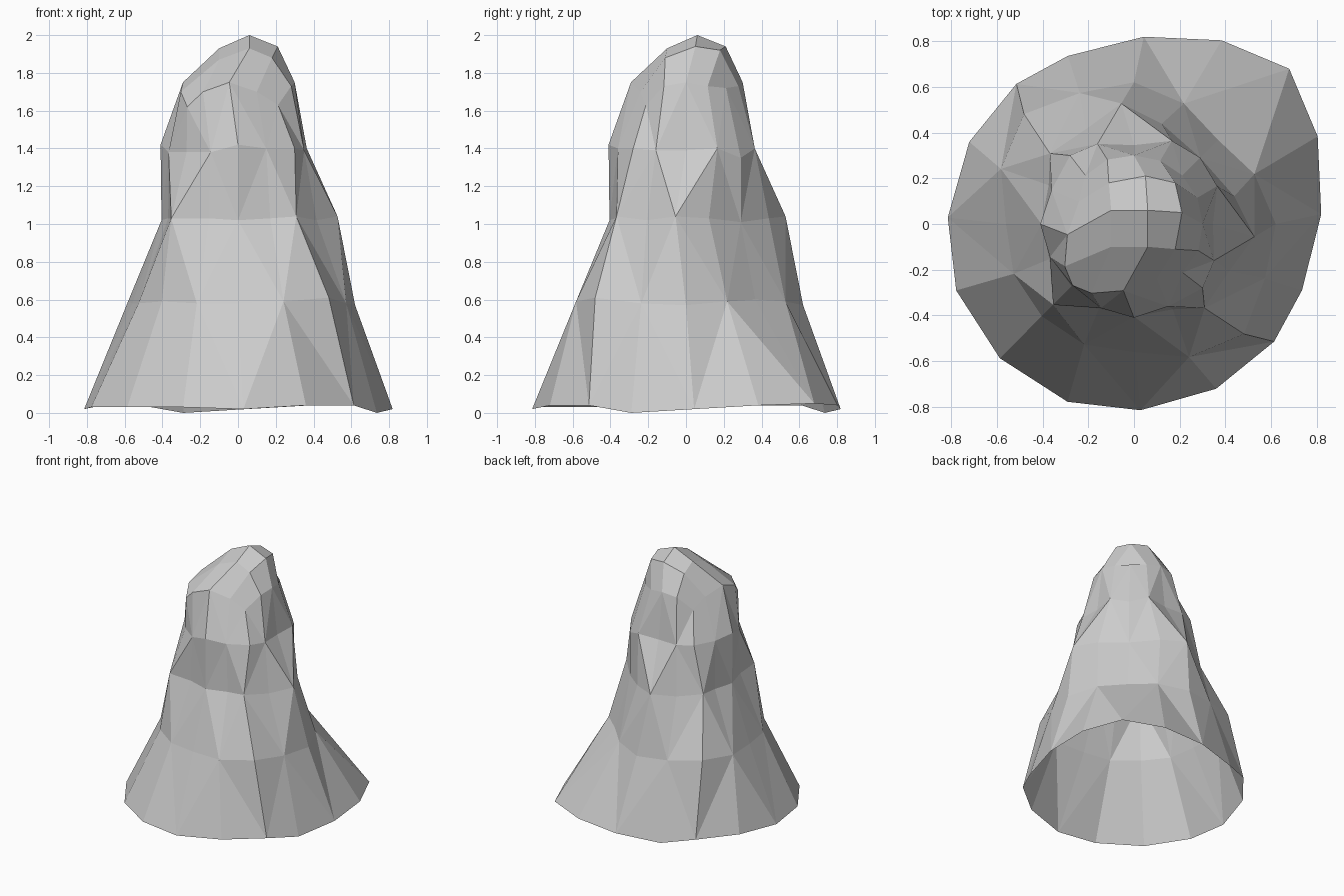
import bpy, bmesh
from math import radians, sin, cos

cube = bpy.data.objects.get("Cube")
if cube:
    bpy.data.objects.remove(cube, do_unlink=True)

FOLDS = 16          # folds around the cloth
HALF = FOLDS // 2   # the cloth is symmetric about the x = y diagonal
LEVEL = [0] * 9

# One entry per ring from hem to crown: height, then for each fold from the
# back to the front its radius, height offset (cm) and turn (degrees)
rings = [
    (.02, [.96, .89, .82, .79, .80, .805, .815, .83, .83],
     [3, 2, 0, -2, 2, 2, 0, 1, 1], [0, 3, 3, 1, 5, 4, 2, 2, 0]),
    (.58, [.52, .57, .62, .62, .68, .63, .56, .57, .57],
     [2, 1, -1, 0, 3, 1, 0, 0, 1], LEVEL),
    (1.03, [.41, .455, .53, .465, .48, .41, .405, .40, .50],
     [-2, 0, 1, -1, 1, 0, -1, 0, 0], [0, -7, -6, -4, -5, 2, 0, 0, 0]),
    (1.4, [.41, .40, .345, .385, .41, .39, .41, .395, .385],
     [-5, 0, -1, -1, 0, 0, 2, -2, -2], [0, 2, 0, -2, 2, 0, 0, 1, 0]),
    (1.7, [.30, .30, .30, .305, .30, .26, .295, .355, .38],
     [2, 3, 5, 3, -7, 0, 5, 0, -8], [0, 0, 0, 0, 0, 0, -9, -9, 0]),
]
# Crown points from back to front; the rest are mirrored
crown = [(.18, .18, 1.92), (.21, .05, 1.94), (.18, -.11, 1.88),
         (.06, -.10, 1.93), (-.10, -.10, 1.87)]


def mirrored(points):
    """Complete a ring by swapping x and y across the diagonal."""
    return points + [(y, x, z) for x, y, z in points[-2:0:-1]]


def ring_points(height, radii, lifts, turns):
    half = []
    for k in range(HALF + 1):
        a = radians(45 - k * 360 / FOLDS + turns[k])
        half.append((radii[k] * cos(a), radii[k] * sin(a), height + lifts[k] / 100))
    return mirrored(half)


bm = bmesh.new()
loops = [[bm.verts.new(p) for p in ring_points(*r)] for r in rings]

# Draped sides, open at the hem, creased in a diamond pattern
for row, (low, high) in enumerate(zip(loops, loops[1:])):
    for k in range(FOLDS):
        n = (k + 1) % FOLDS
        if (row + k) % 2 == 0:
            bm.faces.new((low[k], high[k], high[n]))
            bm.faces.new((low[k], high[n], low[n]))
        else:
            bm.faces.new((low[k], high[k], low[n]))
            bm.faces.new((high[k], high[n], low[n]))

# Crown: a square patch whose corners lie on the diagonals
outer = loops[-1]
inner = [bm.verts.new(p) for p in mirrored(crown)]
tip = bm.verts.new((.06, .06, 2))
for c in range(0, HALF, 2):
    k = c * 2
    side, after = inner[c + 1], inner[(c + 2) % HALF]
    bm.faces.new((outer[k - 1], inner[c], outer[k + 1], outer[k]))
    bm.faces.new((outer[k + 1], inner[c], side, outer[k + 2]))
    bm.faces.new((outer[k + 2], side, after, outer[k + 3]))
    bm.faces.new((inner[c - 1], tip, side, inner[c]))

bmesh.ops.recalc_face_normals(bm, faces=bm.faces)
mesh = bpy.data.meshes.new("draped_cloth")
bm.to_mesh(mesh)
bm.free()

# Plain grey cloth
grey = bpy.data.materials.new("light_grey")
grey.use_nodes = True
colour = (.6, .6, .6, 1)
grey.diffuse_color = colour
grey.node_tree.nodes["Principled BSDF"].inputs["Base Color"].default_value = colour
mesh.materials.append(grey)

cloth = bpy.data.objects.new("draped_cloth", mesh)
bpy.context.collection.objects.link(cloth)
